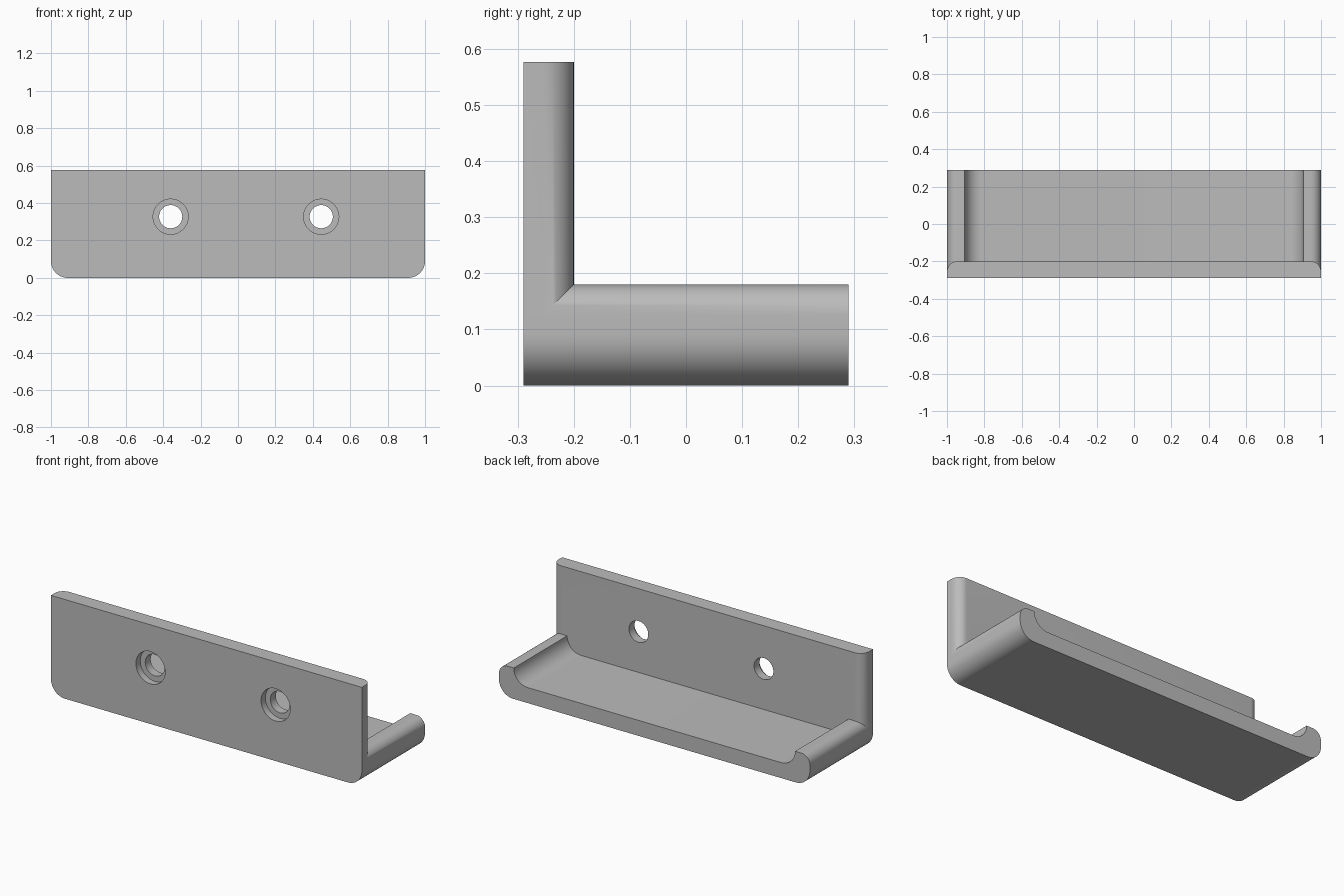
import bpy
import bmesh
from math import cos, sin, radians
from mathutils import Vector

cube = bpy.data.objects.get("Cube")
if cube:
    bpy.data.objects.remove(cube)

HALF_W, FRONT, BACK, TOP = 1.0, -0.29, 0.29, 0.577
WALL, LIP_TOP = 0.09, 0.18
EDGE_R, BOTTOM_R = 0.055, 0.09
INNER = HALF_W - 0.095

grey = bpy.data.materials.new("plain_grey")
grey.use_nodes = True
grey.diffuse_color = (0.5, 0.5, 0.5, 1)
grey.node_tree.nodes["Principled BSDF"].inputs["Base Color"].default_value = grey.diffuse_color


def arc(cx, cy, r, start, end, steps=14):
    """Points along a circular arc, angles in degrees."""
    angles = [radians(start + (end - start) * i / steps) for i in range(steps + 1)]
    return [(cx + r * cos(a), cy + r * sin(a)) for a in angles]


def mirrored(half):
    """Close a right-hand half outline with its mirror image."""
    return half + [(-x, y) for x, y in reversed(half)]


def prism(name, points, push):
    """Extrude a closed outline of 3D points along a vector."""
    bm = bmesh.new()
    face = bm.faces.new([bm.verts.new(p) for p in points])
    grown = bmesh.ops.extrude_face_region(bm, geom=[face])["geom"]
    moved = [g for g in grown if isinstance(g, bmesh.types.BMVert)]
    bmesh.ops.translate(bm, verts=moved, vec=Vector(push))
    bmesh.ops.recalc_face_normals(bm, faces=bm.faces)
    mesh = bpy.data.meshes.new(name)
    bm.to_mesh(mesh)
    bm.free()
    mesh.materials.append(grey)
    obj = bpy.data.objects.new(name, mesh)
    bpy.context.collection.objects.link(obj)
    return obj


def combine(target, other, operation):
    """Apply an exact boolean and drop the helper object."""
    bpy.context.view_layer.objects.active = target
    mod = target.modifiers.new(operation.lower(), "BOOLEAN")
    mod.operation, mod.solver, mod.object = operation, "EXACT", other
    bpy.ops.object.modifier_apply(modifier=mod.name)
    bpy.data.objects.remove(other)


# Tray: trough section with rounded lips, run front to back
section = mirrored(
    arc(HALF_W - BOTTOM_R, BOTTOM_R, BOTTOM_R, -90, 0)
    + arc(HALF_W - EDGE_R, LIP_TOP - EDGE_R, EDGE_R, 0, 90)
    + arc(INNER - WALL, LIP_TOP, WALL, 0, -90))
bracket = prism("wall_bracket", [(x, FRONT, z) for x, z in section], (0, BACK - FRONT, 0))

# Upright mounting plate with rounded rear corners
outline = mirrored(
    [(HALF_W, FRONT)]
    + arc(HALF_W - EDGE_R, FRONT + WALL - EDGE_R, EDGE_R, 0, 90))
plate = prism("mounting_plate", [(x, y, WALL) for x, y in outline], (0, 0, TOP - WALL))
combine(bracket, plate, "UNION")

# Two counterbored screw holes
for hole_x in (-0.36, 0.445):
    for radius, depth in ((0.062, 0.2), (0.094, 0.04)):
        ring = arc(hole_x, 0.327, radius, 0, 360, 48)[:-1]
        cutter = prism("hole_cutter", [(x, FRONT - 0.05, z) for x, z in ring],
                       (0, depth + 0.05, 0))
        cutter.hide_render = True
        combine(bracket, cutter, "DIFFERENCE")

# Smooth rounds, sharp edges
bpy.ops.object.select_all(action="DESELECT")
bracket.select_set(True)
bpy.context.view_layer.objects.active = bracket
bpy.ops.object.shade_smooth_by_angle(angle=radians(25))
